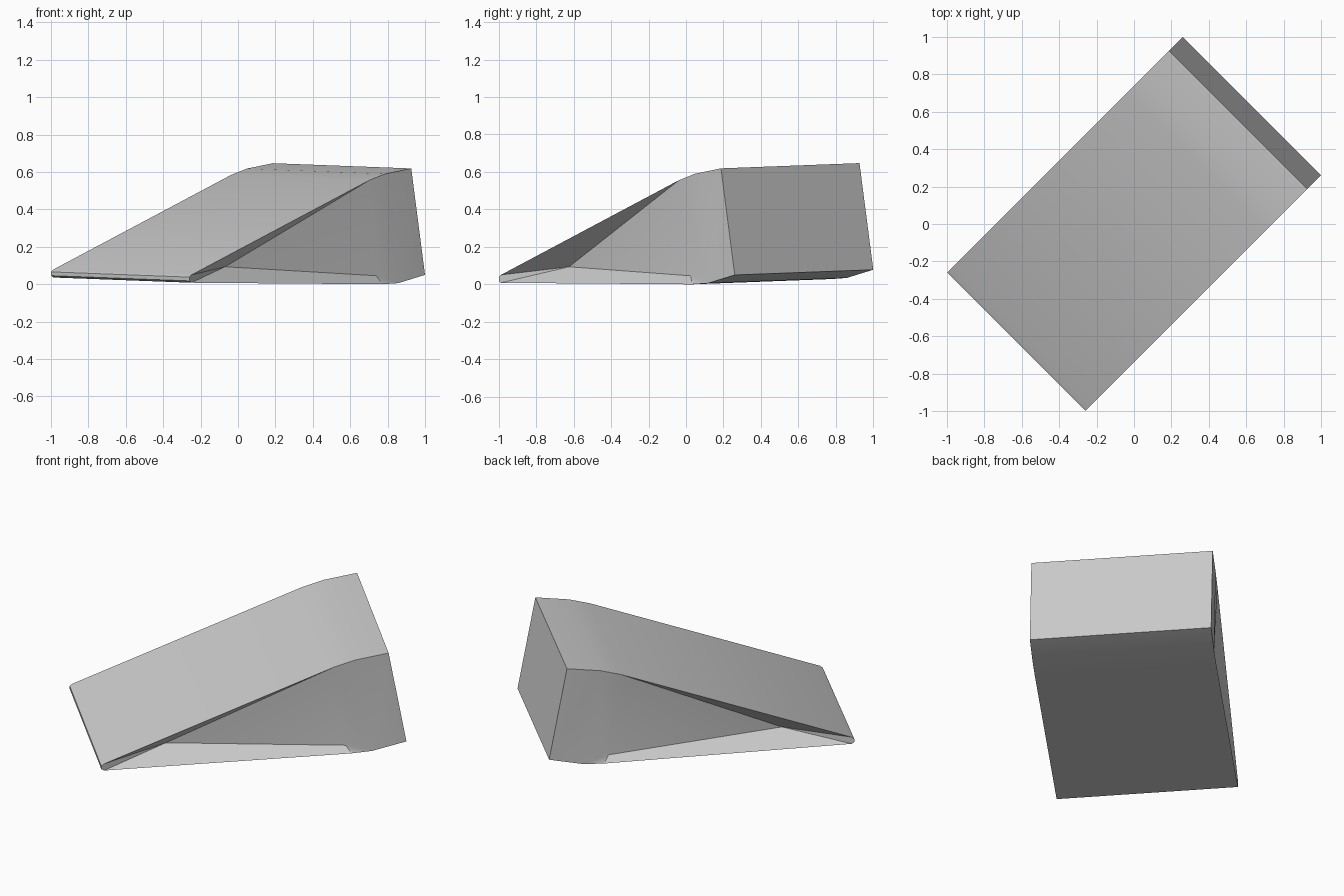
import bpy, bmesh, math
from mathutils import Matrix

if "Cube" in bpy.data.objects:
    bpy.data.objects.remove(bpy.data.objects["Cube"])

HALF_W = 0.523   # half width of the wedge
TILT = 0.028     # rise from the right side to the left side

# Side outline (length, height), counter-clockwise from the front bottom
profile = [(-0.875, 0.008), (0.57, 0.0), (0.69, 0.006), (0.891, 0.05),
           (0.787, 0.619), (0.59, 0.59), (0.47, 0.556), (-0.875, 0.05),
           (-0.89, 0.038), (-0.89, 0.018)]
# Recess points in each side wall (length, height, depth)
recess = [(-0.49, 0.09, 0.13), (0.54, 0.045, 0.018)]
P, L = 10, 11
side_faces = [(0, 1, L, P), (1, 2, L), (2, 3, 4, 5), (2, 5, 6, L),
              (L, 6, P), (6, 7, P), (7, 8, 9, 0, P)]

bm = bmesh.new()


def add_side(sign):
    pts = [(u, z, 0) for u, z in profile] + recess
    out = []
    for u, z, depth in pts:
        v = sign * (HALF_W - depth)
        out.append(bm.verts.new((u, v, z + TILT * (v + HALF_W) / (2 * HALF_W))))
    return out


# Two mirrored, hollowed side walls
right, left = add_side(-1), add_side(1)
for f in side_faces:
    bm.faces.new([right[i] for i in f])
    bm.faces.new([left[i] for i in reversed(f)])

# Sole, back, ramp and blunt nose joining the walls
n = len(profile)
for i in range(n):
    j = (i + 1) % n
    bm.faces.new((right[j], right[i], left[i], left[j]))
bmesh.ops.recalc_face_normals(bm, faces=bm.faces)

# Turn the wedge to lie along the diagonal
bm.transform(Matrix.Rotation(math.radians(45), 4, 'Z'))
mesh = bpy.data.meshes.new("door_wedge")
bm.to_mesh(mesh)
bm.free()
wedge = bpy.data.objects.new("door_wedge", mesh)
bpy.context.collection.objects.link(wedge)
bpy.context.view_layer.objects.active = wedge
wedge.select_set(True)
bpy.ops.object.shade_smooth_by_angle(angle=math.radians(28))
